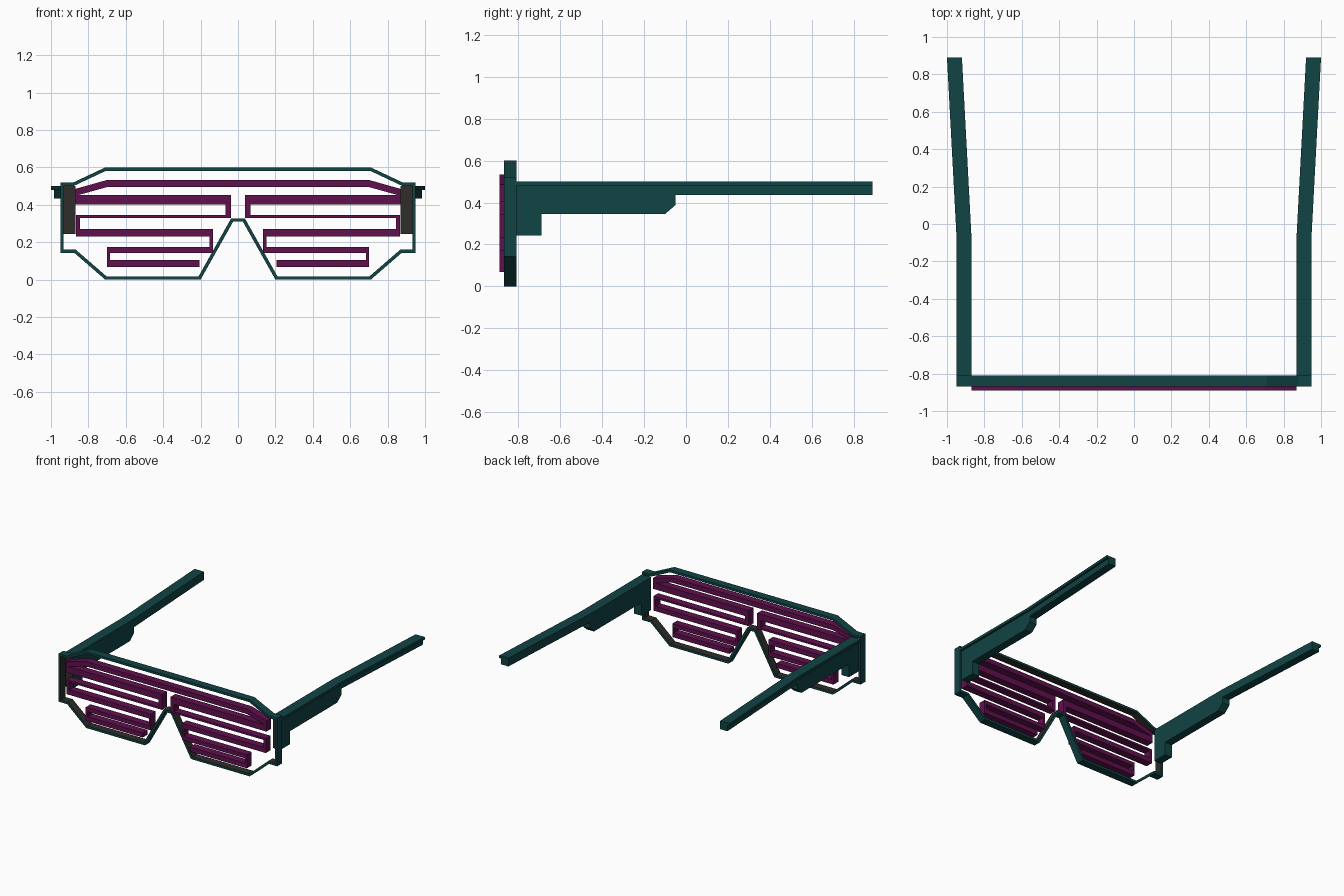
import bpy, bmesh
from mathutils import Vector

if "Cube" in bpy.data.objects:
    bpy.data.objects.remove(bpy.data.objects["Cube"])


def material(name, rgb):
    m = bpy.data.materials.new(name)
    m.diffuse_color = (*rgb, 1)
    m.use_nodes = True
    m.node_tree.nodes["Principled BSDF"].inputs["Base Color"].default_value = m.diffuse_color
    return m


TEAL = material("dark teal", (0.0055, 0.056, 0.058))
PURPLE = material("plum purple", (0.115, 0.005, 0.075))
GREY = material("charcoal", (0.028, 0.026, 0.024))


def finish(name, bm, mats, mirror=False):
    bmesh.ops.recalc_face_normals(bm, faces=bm.faces)
    me = bpy.data.meshes.new(name)
    bm.to_mesh(me)
    bm.free()
    for m in mats:
        me.materials.append(m)
    ob = bpy.data.objects.new(name, me)
    bpy.context.collection.objects.link(ob)
    if mirror:
        ob.modifiers.new("mirror", 'MIRROR').use_mirror_merge = False
    return ob


def prism(points, direction):
    """Extrude a flat outline of 3D points along a vector."""
    bm = bmesh.new()
    face = bm.faces.new([bm.verts.new(p) for p in points])
    out = bmesh.ops.extrude_face_region(bm, geom=[face], use_keep_orig=True)
    verts = [v for v in out["geom"] if isinstance(v, bmesh.types.BMVert)]
    bmesh.ops.translate(bm, verts=verts, vec=direction)
    return bm


def symmetric(half):
    return half + [(-x, z) for x, z in reversed(half)]


def inset(loop, w):
    """Mitred inward offset of a clockwise outline."""
    res = []
    n = len(loop)
    for i in range(n):
        a, b, c = (Vector(loop[(i + k) % n]) for k in (-1, 0, 1))
        d1, d2 = (b - a).normalized(), (c - b).normalized()
        n1, n2 = Vector((d1.y, -d1.x)), Vector((d2.y, -d2.x))
        res.append(b + (n1 + n2) * (w / (1 + n1.dot(n2))))
    return res


# Thin frame rim, with charcoal on its inner walls
rim = symmetric([(0.71, 0.60), (0.88, 0.52), (0.95, 0.52), (0.95, 0.143),
                 (0.875, 0.143), (0.71, 0.0), (0.20, 0.0), (0.026, 0.31)])
bm = bmesh.new()
rings = [[bm.verts.new((p[0], y, p[1])) for p in loop]
         for loop, y in ((rim, -0.87), (rim, -0.81),
                         (inset(rim, 0.018), -0.81), (inset(rim, 0.018), -0.87))]
for k in range(4):
    r, s = rings[k], rings[(k + 1) % 4]
    for i in range(len(rim)):
        j = (i + 1) % len(rim)
        f = bm.faces.new((r[i], r[j], s[j], s[i]))
        f.material_index = 1 if k == 2 else 0
finish("frame_rim", bm, [TEAL, GREY])

# Serpentine shutter slats, one continuous strip
slats = symmetric([
    (0.70, 0.533), (0.87, 0.485), (0.87, 0.402), (0.067, 0.402), (0.067, 0.345),
    (0.865, 0.345), (0.865, 0.232), (0.152, 0.232), (0.152, 0.174), (0.70, 0.174),
    (0.70, 0.068), (0.205, 0.068), (0.205, 0.104), (0.685, 0.104), (0.685, 0.142),
    (0.135, 0.142), (0.135, 0.27), (0.845, 0.27), (0.845, 0.33), (0.037, 0.33),
    (0.037, 0.452), (0.855, 0.452), (0.70, 0.495)])
bm = prism([(x, -0.89, z) for x, z in slats], (0, 0.06, 0))
finish("shutter_slats", bm, [PURPLE])


# Side arms: a deep web with a flange overhanging outward, bent apart behind
def arm(name, profile, x0, x1):
    bm = prism([(x0, y, z) for y, z in profile], (x1 - x0, 0, 0))
    bmesh.ops.bisect_plane(bm, geom=bm.verts[:] + bm.edges[:] + bm.faces[:],
                           plane_co=(0, -0.05, 0), plane_no=(0, 1, 0))
    for v in bm.verts:
        v.co.x += 0.05 * max(0, (v.co.y + 0.05) / 0.94)
    bmesh.ops.recalc_face_normals(bm, faces=bm.faces)
    for f in bm.faces:
        f.material_index = 1 if f.normal.y < -0.9 else 0
    finish(name, bm, [TEAL, GREY], mirror=True)


arm("arm_web", [(-0.81, 0.48), (0.89, 0.48), (0.89, 0.435), (-0.05, 0.435),
                (-0.05, 0.388), (-0.10, 0.345), (-0.69, 0.345),
                (-0.69, 0.243), (-0.81, 0.243)], 0.87, 0.933)
arm("arm_flange", [(-0.81, 0.50), (0.89, 0.50), (0.89, 0.48), (-0.81, 0.48)],
    0.87, 0.95)
